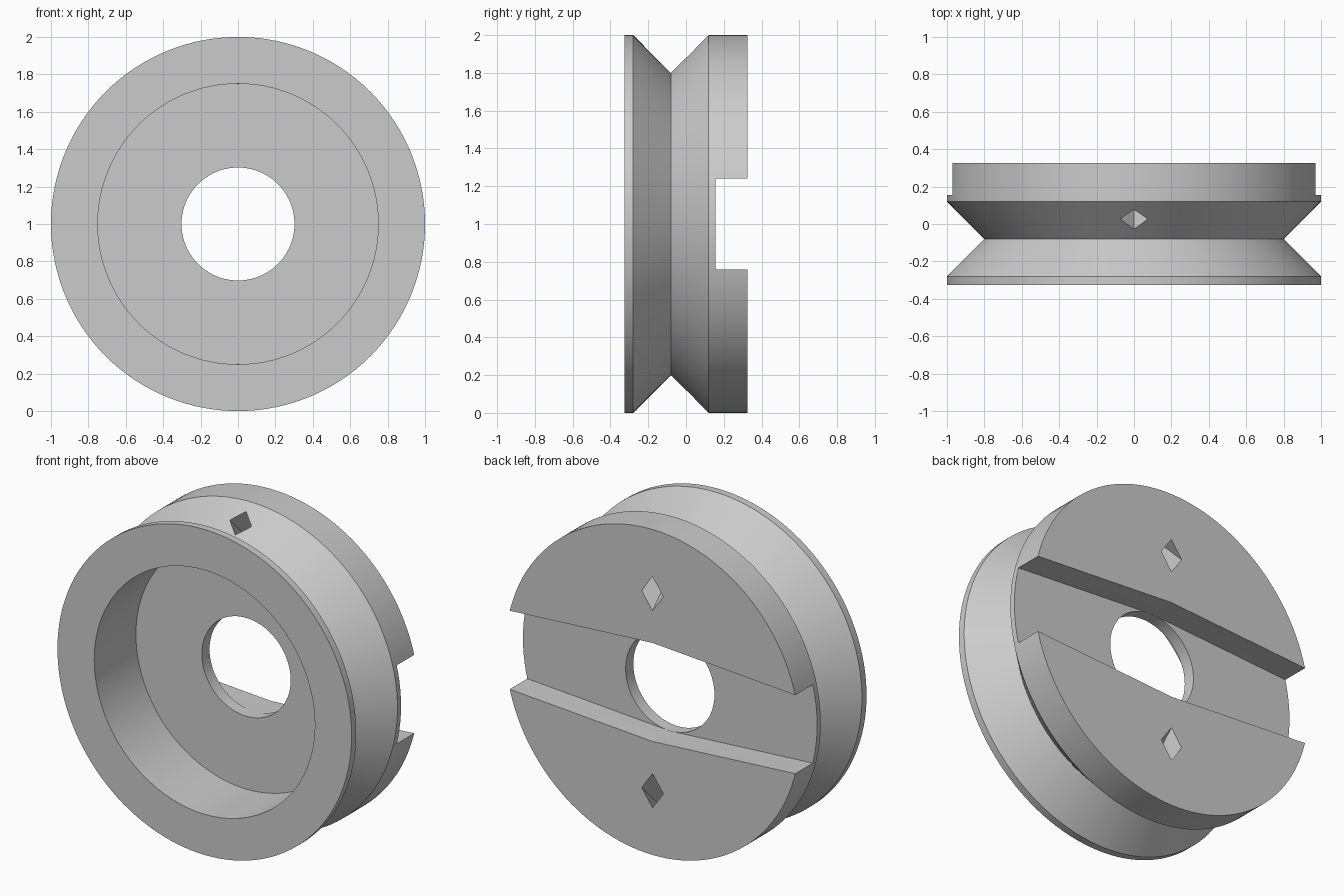
import bpy, bmesh, math
from mathutils import Vector

if "Cube" in bpy.data.objects:
    bpy.data.objects.remove(bpy.data.objects["Cube"])

SEGS = 128
CENTRE = Vector((0, 0, 1))

grey = bpy.data.materials.new("plain grey")
grey.diffuse_color = (0.6, 0.6, 0.6, 1)
grey.use_nodes = True
grey.node_tree.nodes["Principled BSDF"].inputs["Base Color"].default_value = grey.diffuse_color


def make_object(name, bm):
    bmesh.ops.recalc_face_normals(bm, faces=bm.faces)
    mesh = bpy.data.meshes.new(name)
    bm.to_mesh(mesh)
    bm.free()
    mesh.materials.append(grey)
    obj = bpy.data.objects.new(name, mesh)
    bpy.context.collection.objects.link(obj)
    return obj


def loft(name, rings, closed=False):
    """Skin a list of point rings; cap the ends unless the loft is closed."""
    bm = bmesh.new()
    loops = [[bm.verts.new(p) for p in ring] for ring in rings]
    pairs = list(zip(loops, loops[1:]))
    if closed:
        pairs.append((loops[-1], loops[0]))
    else:
        bm.faces.new(loops[0])
        bm.faces.new(loops[-1])
    for a, b in pairs:
        n = len(a)
        for i in range(n):
            j = (i + 1) % n
            bm.faces.new((a[i], a[j], b[j], b[i]))
    return make_object(name, bm)


# Wheel body: lathed (radius, y) profile with rim groove, front recess and bore
profile = [(0.302, 0.08), (0.75, 0.08), (0.75, -0.325), (1, -0.325), (1, -0.28),
           (0.8, -0.08), (1, 0.12), (1, 0.325), (0.302, 0.325)]
angles = [2 * math.pi * i / SEGS for i in range(SEGS)]
wheel = loft("grooved_wheel",
             [[CENTRE + Vector((r * math.cos(a), y, r * math.sin(a))) for a in angles]
              for r, y in profile], closed=True)

# Slot across the back, slightly wider in the middle
half = [(-1.1, 0.233), (0, 0.303), (1.1, 0.233)]
outline = half + [(x, -z) for x, z in reversed(half)]
cutters = [loft("slot_cutter", [[CENTRE + Vector((x, y, z)) for x, z in outline]
                                for y in (0.155, 0.5)])]

# Slanted square drill holes from the groove to the back, top and bottom
R = 0.074
for s in (1, -1):
    along = Vector((0, 1, -s)).normalized()
    across = Vector((0, 1, s)).normalized()
    start = CENTRE + Vector((0, 0.025, s * 0.905))
    side = Vector((1, 0, 0))
    square = [side * R, across * R, -side * R, -across * R]
    cutters.append(loft("drill_cutter", [[start + along * d + q for q in square]
                                         for d in (-0.1, 0.65)]))

# Cut, bake the result and remove the cutters
for c in cutters:
    c.hide_render = True
    mod = wheel.modifiers.new("cut", 'BOOLEAN')
    mod.operation = 'DIFFERENCE'
    mod.solver = 'EXACT'
    mod.object = c
bpy.context.view_layer.objects.active = wheel
wheel.select_set(True)
for mod in list(wheel.modifiers):
    bpy.ops.object.modifier_apply(modifier=mod.name)
for c in cutters:
    bpy.data.objects.remove(c)

bpy.ops.object.select_all(action='DESELECT')
wheel.select_set(True)
bpy.context.view_layer.objects.active = wheel
bpy.ops.object.shade_smooth_by_angle(angle=math.radians(20))
